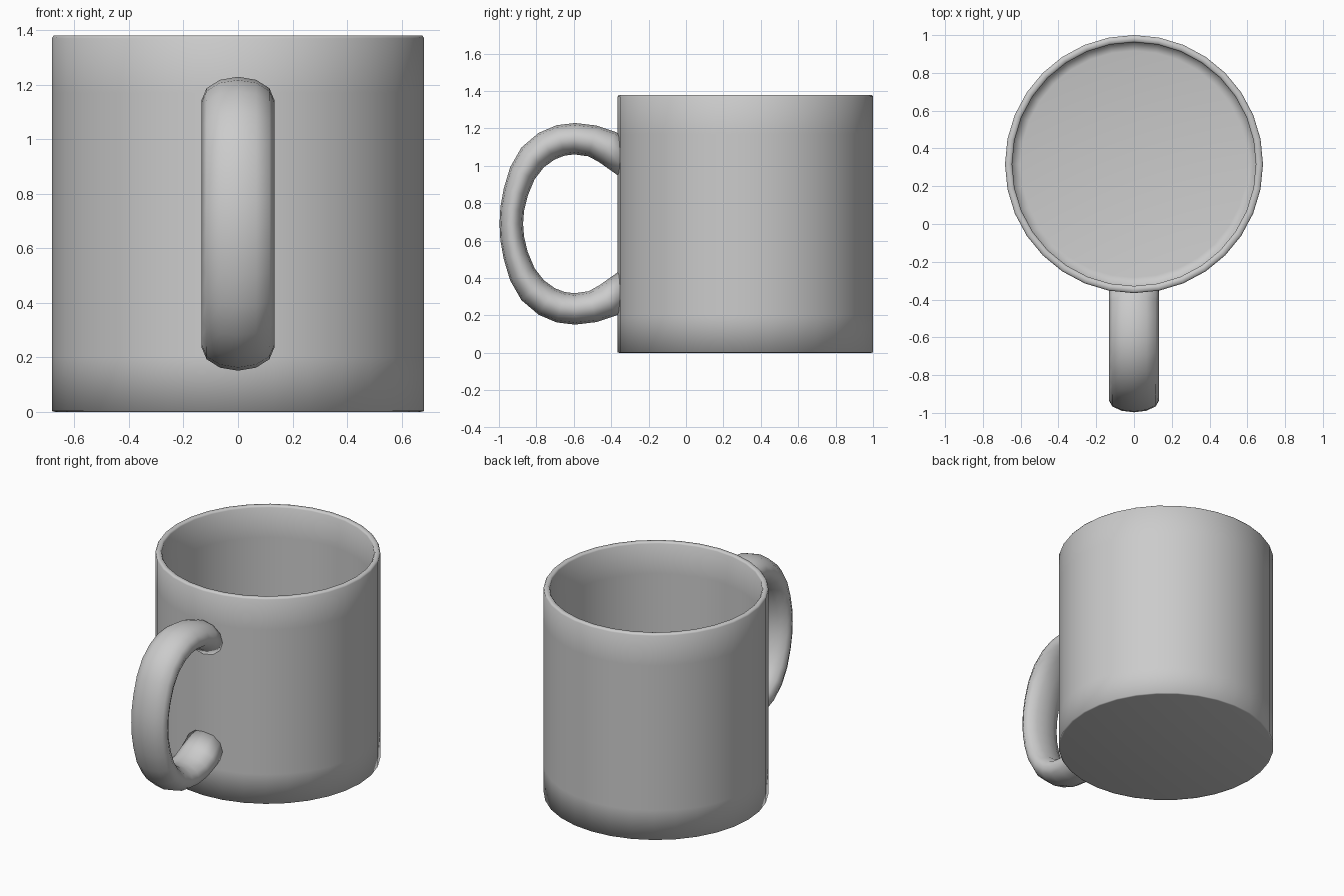
import bpy, bmesh
from math import sin, cos, pi
from mathutils import Vector

cube = bpy.data.objects.get("Cube")
if cube:
    bpy.data.objects.remove(cube, do_unlink=True)

# One grey glaze for the whole mug
glaze = bpy.data.materials.new("grey glaze")
glaze.use_nodes = True
grey = (0.6, 0.6, 0.6, 1)
glaze.diffuse_color = grey
glaze.node_tree.nodes["Principled BSDF"].inputs["Base Color"].default_value = grey


def ellipse(centre, u, v, sides):
    """Ring of points around centre, spanned by the half axes u and v."""
    return [centre + u * cos(2 * pi * i / sides) + v * sin(2 * pi * i / sides)
            for i in range(sides)]


def loft(name, rings):
    """Skin a row of rings, close both ends and shade smooth."""
    bm = bmesh.new()
    rows = [[bm.verts.new(p) for p in ring] for ring in rings]
    for a, b in zip(rows, rows[1:]):
        n = len(a)
        for i in range(n):
            j = (i + 1) % n
            bm.faces.new((a[i], a[j], b[j], b[i]))
    bm.faces.new(rows[0])
    bm.faces.new(rows[-1])
    bmesh.ops.recalc_face_normals(bm, faces=bm.faces)
    for f in bm.faces:
        f.smooth = True
    mesh = bpy.data.meshes.new(name)
    bm.to_mesh(mesh)
    bm.free()
    mesh.materials.append(glaze)
    obj = bpy.data.objects.new(name, mesh)
    bpy.context.collection.objects.link(obj)
    return obj


# Mug body: (radius, height) from the base, up the outside, over the rim, down inside
profile = [(0.672, 0), (0.683, 0.003), (0.683, 0.2), (0.683, 1.17), (0.683, 1.37),
           (0.676, 1.38), (0.652, 1.38), (0.645, 1.37), (0.645, 1.17),
           (0.645, 0.2), (0.645, 0.05), (0.6, 0.04)]
loft("mug_body", [ellipse(Vector((0, 0.317, z)), Vector((r, 0, 0)), Vector((0, r, 0)), 32)
                  for r, z in profile])

# Handle: upper half of the centre line as (y, z, half thickness), mirrored downwards
MID = 0.69
upper = [(-0.345, 1.05, 0.115), (-0.42, 1.1, 0.092), (-0.5, 1.133, 0.085),
         (-0.595, 1.145, 0.084), (-0.67, 1.136, 0.084), (-0.745, 1.105, 0.083),
         (-0.82, 1.045, 0.08), (-0.875, 0.96, 0.073), (-0.91, 0.86, 0.067),
         (-0.929, 0.77, 0.064)]
path = upper + [(-0.934, MID, 0.063)] + [(y, 2 * MID - z, t) for y, z, t in reversed(upper)]
points = [Vector((0, y, z)) for y, z, t in path]
rings = []
for i, p in enumerate(points):
    if i in (0, len(points) - 1):
        across = Vector((0, 0, 1 if i == 0 else -1))   # ends cut flush inside the wall
    else:
        d = (points[i + 1] - points[i - 1]).normalized()
        across = Vector((0, d.z, -d.y))
    rings.append(ellipse(p, Vector((0.133, 0, 0)), across * path[i][2], 12))
loft("handle", rings)
